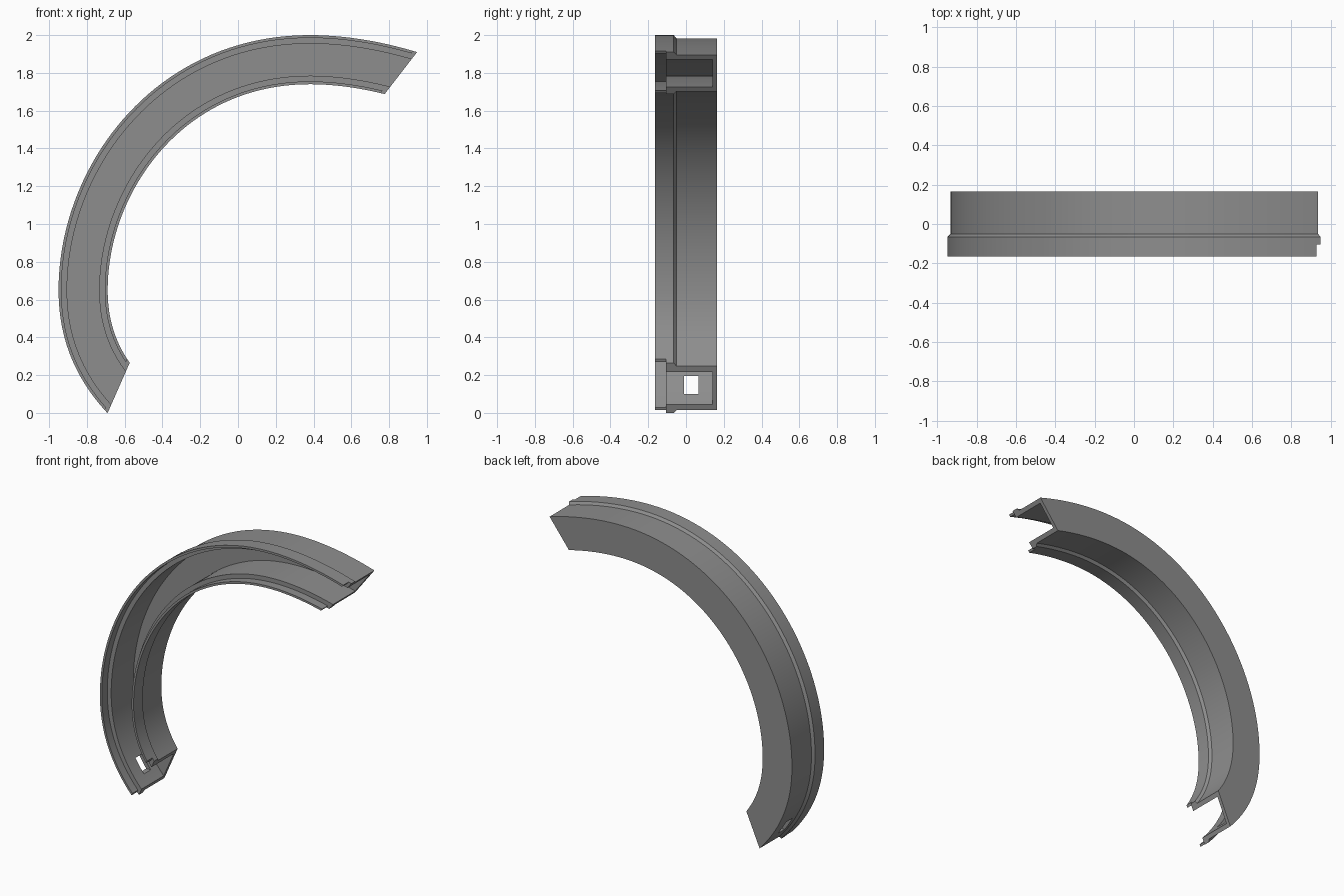
import bpy, bmesh, math
from mathutils import Vector
from mathutils.geometry import interpolate_bezier

if "Cube" in bpy.data.objects:
    bpy.data.objects.remove(bpy.data.objects["Cube"])

grey = bpy.data.materials.new("mid_grey")
grey.diffuse_color = (0.27, 0.27, 0.27, 1)
grey.use_nodes = True
grey.node_tree.nodes["Principled BSDF"].inputs["Base Color"].default_value = grey.diffuse_color

# Outer edge of the arch in the x-z plane, run a little past both ends
SEGMENTS = [
    ((-.605, -.085), (-.83, .115), (-.95, .35), (-.95, .65), 24),
    ((-.95, .65), (-.95, 1.31), (-.44, 2), (.38, 2), 44),
    ((.38, 2), (.61, 2), (.86, 1.948), (1.08, 1.865), 20),
]
path = []
for a, b, c, d, n in SEGMENTS:
    pts = interpolate_bezier(*[Vector((p[0], 0, p[1])) for p in (a, b, c, d)], n)
    path += pts if not path else pts[1:]

# End cuts: point, outward direction
LOW_END = (Vector((-.69, 0, 0)), Vector((.25, 0, -.11)).normalized())
HIGH_END = (Vector((.948, 0, 1.91)), Vector((.22, 0, -.17)).normalized())


def sweep(name, profile, setback=0.0):
    """Sweep a closed (inward offset, y) profile along the arch and trim both ends."""
    bm = bmesh.new()
    rings = []
    for i, p in enumerate(path):
        t = (path[min(i + 1, len(path) - 1)] - path[max(i - 1, 0)]).normalized()
        inward = Vector((t.z, 0, -t.x))
        rings.append([bm.verts.new(p + inward * d + Vector((0, y, 0))) for d, y in profile])
    n = len(profile)
    for r, s in zip(rings, rings[1:]):
        for k in range(n):
            bm.faces.new((r[k], r[(k + 1) % n], s[(k + 1) % n], s[k]))
    for (co, no), inside in ((LOW_END, lambda v: v.z < .8 and v.x < .2),
                             (HIGH_END, lambda v: v.x > .2)):
        faces = [f for f in bm.faces if inside(f.calc_center_median())]
        geom = set(faces)
        for f in faces:
            geom.update(f.edges)
            geom.update(f.verts)
        bmesh.ops.bisect_plane(bm, geom=list(geom), plane_co=co - no * setback,
                               plane_no=no, clear_outer=True)
    bmesh.ops.holes_fill(bm, edges=[e for e in bm.edges if e.is_boundary], sides=0)
    bmesh.ops.recalc_face_normals(bm, faces=bm.faces)
    me = bpy.data.meshes.new(name)
    bm.to_mesh(me)
    bm.free()
    me.materials.append(grey)
    ob = bpy.data.objects.new(name, me)
    bpy.context.collection.objects.link(ob)
    return ob


def smooth(ob):
    bpy.ops.object.select_all(action='DESELECT')
    ob.select_set(True)
    bpy.context.view_layer.objects.active = ob
    bpy.ops.object.shade_smooth_by_angle(angle=math.radians(25))


# Main channel, open to the front, with a raised band near its rim
channel = sweep("channel", [
    (0, -.105), (0, -.065), (.017, -.05), (.017, .165),
    (.243, .165), (.243, -.05), (.26, -.065), (.26, -.105),
    (.215, -.105), (.215, .14), (.045, .14), (.045, -.105)])

# Square slot through the outer wall near the low end
bpy.ops.mesh.primitive_cube_add(size=1, location=(-.81, .028, .148))
cutter = bpy.context.object
cutter.name = "slot_cutter"
cutter.scale = (.28, .075, .095)
cutter.hide_render = True
mod = channel.modifiers.new("slot", 'BOOLEAN')
mod.operation = 'DIFFERENCE'
mod.object = cutter
bpy.context.view_layer.objects.active = channel
bpy.ops.object.modifier_apply(modifier=mod.name)
bpy.data.objects.remove(cutter)
smooth(channel)

# Thin front lips, stopping just short of the channel ends
for name, d in (("outer_lip", 0), ("inner_lip", .245)):
    smooth(sweep(name, [(d, -.165), (d, -.105), (d + .015, -.105), (d + .015, -.165)], .02))
